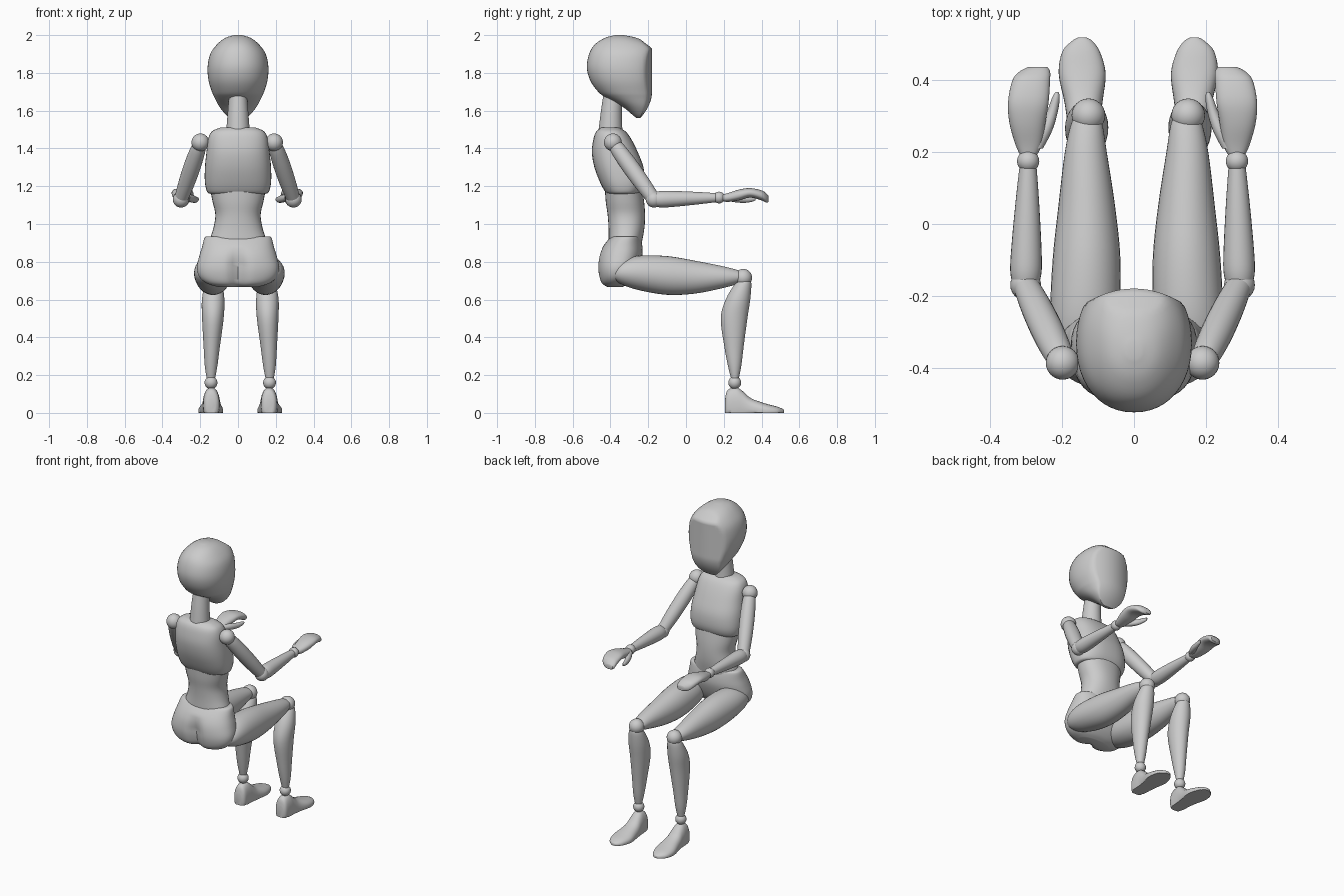
import bpy, bmesh, math
from mathutils import Vector, Matrix

if "Cube" in bpy.data.objects:
    bpy.data.objects.remove(bpy.data.objects["Cube"])


def finish(bm, name, angle=45):
    bmesh.ops.recalc_face_normals(bm, faces=bm.faces)
    me = bpy.data.meshes.new(name)
    bm.to_mesh(me)
    bm.free()
    ob = bpy.data.objects.new(name, me)
    bpy.context.collection.objects.link(ob)
    bpy.ops.object.select_all(action='DESELECT')
    ob.select_set(True)
    bpy.context.view_layer.objects.active = ob
    bpy.ops.object.shade_smooth_by_angle(angle=math.radians(angle))
    return ob


def smooth_rings(rings, steps):
    """Catmull-Rom interpolation between the given rings."""
    pts = [rings[0]] + list(rings) + [rings[-1]]
    out = []
    for i in range(1, len(pts) - 2):
        a, b, c, d = pts[i - 1:i + 3]
        for k in range(steps):
            t = k / steps
            out.append([0.5 * (2 * q + (r - p) * t + (2 * p - 5 * q + 4 * r - s) * t * t
                               + (3 * q - p - 3 * r + s) * t ** 3)
                        for p, q, r, s in zip(a, b, c, d)])
    return out + [rings[-1]]


def loft(name, axis, rings, side=1, off=0, power=2.0, n=32, steps=4, deform=None, matrix=None):
    """Rings are (t, x0, x1, b0, b1); b is y for axis 'z' and z for axis 'y'."""
    bm = bmesh.new()
    loops = []
    for t, x0, x1, b0, b1 in smooth_rings(rings, steps):
        loop = []
        for i in range(n):
            c, s = math.cos(2 * math.pi * i / n), math.sin(2 * math.pi * i / n)
            u = math.copysign(abs(c) ** (2 / power), c)
            v = math.copysign(abs(s) ** (2 / power), s)
            x, b = (x0 + x1 + (x1 - x0) * u) / 2, (b0 + b1 + (b1 - b0) * v) / 2
            p = Vector((x, b, t) if axis == 'z' else (x, t, b))
            if deform:
                p = deform(p)
            if matrix:
                p = matrix @ p
            p.x = side * p.x + off
            loop.append(bm.verts.new(p))
        loops.append(loop)
    for a, b in zip(loops, loops[1:]):
        for i in range(n):
            j = (i + 1) % n
            bm.faces.new((a[i], a[j], b[j], b[i]))
    bm.faces.new(loops[0])
    bm.faces.new(loops[-1])
    return finish(bm, name)


def body(name, rows, **kw):
    """Centred vertical loft from rows (z, half width, back y, front y)."""
    return loft(name, 'z', [(z, -h, h, a, b) for z, h, a, b in rows], **kw)


def limb(name, p, q, profile, side, off):
    """Round limb from p to q; profile is (fraction, radius)."""
    p, q = Vector(p), Vector(q)
    m = Matrix.Translation(p) @ (q - p).to_track_quat('Z', 'Y').to_matrix().to_4x4()
    L = (q - p).length
    return loft(name, 'z', [(f * L, -r, r, -r, r) for f, r in profile],
                side=side, off=off, n=24, matrix=m)


def ball(name, c, r, side, off):
    bm = bmesh.new()
    bmesh.ops.create_uvsphere(bm, u_segments=24, v_segments=16, radius=r,
                              matrix=Matrix.Translation((side * c[0] + off, c[1], c[2])))
    return finish(bm, name)


# Head with a flattened face plane
def face_plane(p):
    front = -0.18 - 1.3 * max(0, p.z - 1.93) - 3.2 * max(0, 1.70 - p.z) ** 2
    p.y = min(p.y, front - 2.2 * p.x ** 2)
    return p


body("head", [(1.56, .03, -.262, -.225), (1.575, .06, -.28, -.19), (1.62, .098, -.335, -.165),
              (1.67, .125, -.425, -.15), (1.70, .138, -.465, -.145), (1.76, .156, -.507, -.14),
              (1.83, .161, -.525, -.14), (1.90, .147, -.513, -.15), (1.95, .112, -.483, -.18),
              (1.985, .068, -.43, -.26), (2.0, .02, -.375, -.33)],
     power=2.15, n=48, deform=face_plane)

# Neck and torso
body("neck", [(1.48, .063, -.465, -.335), (1.52, .06, -.46, -.338), (1.6, .054, -.45, -.34),
              (1.70, .046, -.435, -.335)])
body("chest", [(1.16, .145, -.41, -.26), (1.17, .163, -.427, -.237), (1.22, .175, -.455, -.22),
               (1.30, .175, -.485, -.225), (1.38, .167, -.498, -.255), (1.45, .158, -.49, -.29),
               (1.49, .138, -.475, -.32), (1.51, .095, -.45, -.355)], power=2.5, n=40)
body("abdomen", [(.87, .158, -.41, -.24), (.91, .152, -.41, -.232), (.98, .13, -.41, -.22),
                 (1.05, .12, -.415, -.217), (1.12, .135, -.425, -.222), (1.2, .15, -.43, -.235)],
     power=2.2)


# Pelvis with a cleft between the buttocks
def cleft(p):
    low = min(1, max(0, (.88 - p.z) / .1))
    if p.y < -.36:
        p.y += .035 * low * math.exp(-(p.x / .04) ** 2)
    return p


body("pelvis", [(.935, .165, -.39, -.25), (.925, .178, -.405, -.24), (.88, .19, -.44, -.231),
                (.83, .205, -.462, -.232), (.77, .218, -.469, -.25), (.72, .205, -.463, -.275),
                (.685, .165, -.45, -.305), (.667, .105, -.425, -.335)],
     power=2.3, n=64, deform=cleft)


# Flat sole for the feet
def sole(p):
    p.z = max(p.z, 0)
    return p


for side, label in ((1, "right"), (-1, "left")):
    leg, arm = .012, -.004
    # Leg
    loft(label + "_thigh", 'y',
         [(-.385, .125, .195, .71, .76), (-.34, .085, .226, .68, .805), (-.25, .05, .24, .65, .832),
          (-.1, .045, .234, .625, .83), (.05, .06, .218, .632, .805), (.2, .083, .2, .662, .775),
          (.28, .096, .182, .685, .754), (.31, .113, .165, .70, .74)], side, leg * .6)
    ball(label + "_knee", (.139, .303, .715), .047, side, leg)
    loft(label + "_shin", 'z',
         [(.71, .11, .17, .28, .34), (.68, .095, .187, .257, .346), (.6, .084, .203, .21, .34),
          (.5, .088, .202, .184, .325), (.35, .108, .194, .203, .305), (.25, .121, .188, .222, .293),
          (.185, .133, .178, .238, .28)], side, leg)
    ball(label + "_ankle", (.155, .258, .16), .034, side, leg)
    loft(label + "_foot", 'y',
         [(.206, .13, .178, -.01, .07), (.22, .113, .192, -.04, .12), (.265, .108, .198, -.06, .135),
          (.3, .105, .2, -.05, .115), (.345, .099, .207, -.04, .077), (.42, .091, .222, -.03, .05),
          (.48, .107, .212, -.02, .034), (.51, .128, .185, -.01, .022), (.52, .145, .168, -.005, .015)],
         side, leg, power=2.3, deform=sole)

    # Arm
    shoulder, elbow, wrist = (.195, -.387, 1.432), (.298, -.17, 1.13), (.291, .175, 1.14)
    ball(label + "_shoulder", shoulder, .047, side, arm)
    limb(label + "_upper_arm", shoulder, elbow,
         [(.03, .034), (.15, .041), (.4, .045), (.7, .043), (.95, .037)], side, arm)
    ball(label + "_elbow", elbow, .043, side, arm)
    limb(label + "_forearm", elbow, wrist,
         [(0, .036), (.12, .044), (.35, .041), (.7, .032), (.95, .024)], side, arm)
    ball(label + "_wrist", wrist, .031, side, arm)

    # Hand and thumb
    loft(label + "_hand", 'y',
         [(.19, .268, .312, 1.122, 1.155), (.22, .253, .326, 1.117, 1.163),
          (.28, .243, .343, 1.125, 1.182), (.34, .234, .347, 1.14, 1.19),
          (.40, .23, .335, 1.125, 1.178), (.425, .23, .315, 1.113, 1.162),
          (.438, .238, .29, 1.118, 1.148)], side, arm, power=2.3)
    loft(label + "_thumb", 'y',
         [(.21, .25, .29, 1.125, 1.155), (.26, .224, .265, 1.115, 1.155),
          (.31, .209, .24, 1.112, 1.147), (.35, .203, .225, 1.118, 1.143),
          (.368, .206, .215, 1.126, 1.138)], side, arm, n=16)
